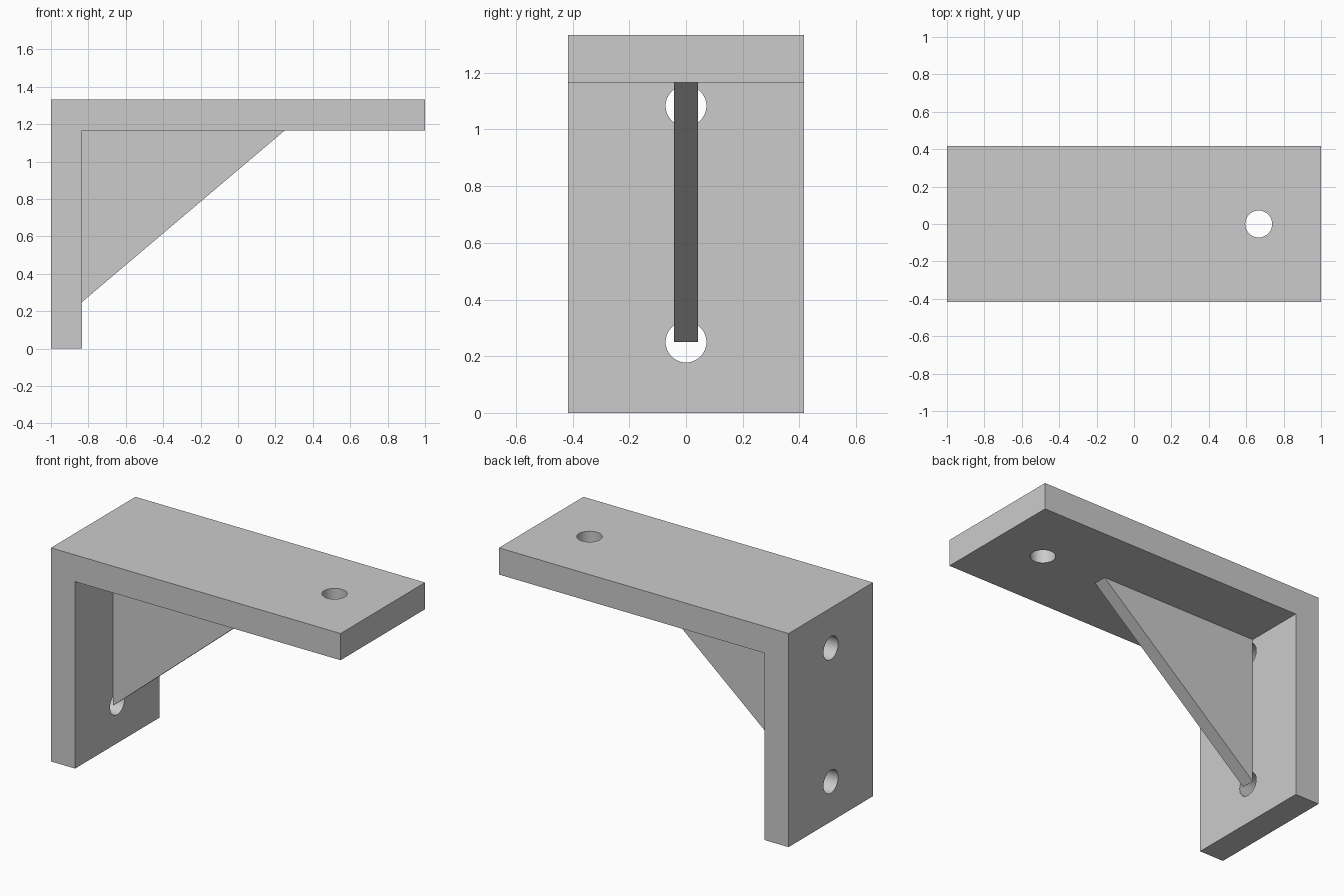
import bpy
import bmesh
from math import radians

cube = bpy.data.objects.get("Cube")
if cube:
    bpy.data.objects.remove(cube, do_unlink=True)

U = 1 / 6                     # plate thickness
HEIGHT, WIDTH = 8 * U, 5 * U
HOLE_R = 0.072

grey = bpy.data.materials.new("light_grey")
grey.use_nodes = True
grey.diffuse_color = (0.6, 0.6, 0.6, 1)
grey.node_tree.nodes["Principled BSDF"].inputs["Base Color"].default_value = grey.diffuse_color


def extrude_profile(name, points, width):
    """Extrude an x-z outline along y, centred on y = 0."""
    bm = bmesh.new()
    face = bm.faces.new([bm.verts.new((x, -width / 2, z)) for x, z in points])
    extruded = bmesh.ops.extrude_face_region(bm, geom=[face])["geom"]
    verts = [v for v in extruded if isinstance(v, bmesh.types.BMVert)]
    bmesh.ops.translate(bm, verts=verts, vec=(0, width, 0))
    bmesh.ops.recalc_face_normals(bm, faces=bm.faces)
    mesh = bpy.data.meshes.new(name)
    bm.to_mesh(mesh)
    bm.free()
    mesh.materials.append(grey)
    obj = bpy.data.objects.new(name, mesh)
    bpy.context.collection.objects.link(obj)
    return obj


def drill(target, location, rotation):
    """Cut a round screw hole through the plate."""
    bpy.ops.mesh.primitive_cylinder_add(vertices=48, radius=HOLE_R, depth=2 * U,
                                        location=location, rotation=rotation)
    cutter = bpy.context.object
    cutter.name = "hole_cutter"
    cutter.hide_render = True
    cutter.data.materials.append(grey)
    mod = target.modifiers.new("hole", 'BOOLEAN')
    mod.operation = 'DIFFERENCE'
    mod.solver = 'EXACT'
    mod.object = cutter
    bpy.context.view_layer.objects.active = target
    bpy.ops.object.modifier_apply(modifier=mod.name)
    bpy.data.objects.remove(cutter, do_unlink=True)


# L-shaped plate: wall leg and shelf leg
inner_x, inner_z = -1 + U, HEIGHT - U
plate = extrude_profile("bracket_plate", [
    (-1, 0), (inner_x, 0), (inner_x, inner_z),
    (1, inner_z), (1, HEIGHT), (-1, HEIGHT)], WIDTH)

# Two holes in the wall leg, one in the shelf leg
for z in (0.25, HEIGHT - 0.25):
    drill(plate, (-1 + U / 2, 0, z), (0, radians(90), 0))
drill(plate, (4 * U, 0, HEIGHT - U / 2), (0, 0, 0))

# Triangular stiffening rib in the corner
extrude_profile("corner_rib", [
    (inner_x, 0.25), (0.25, inner_z), (inner_x, inner_z)], U / 2)

# Round hole walls, crisp plate edges
bpy.ops.object.select_all(action='DESELECT')
plate.select_set(True)
bpy.context.view_layer.objects.active = plate
bpy.ops.object.shade_smooth_by_angle(angle=radians(30))
